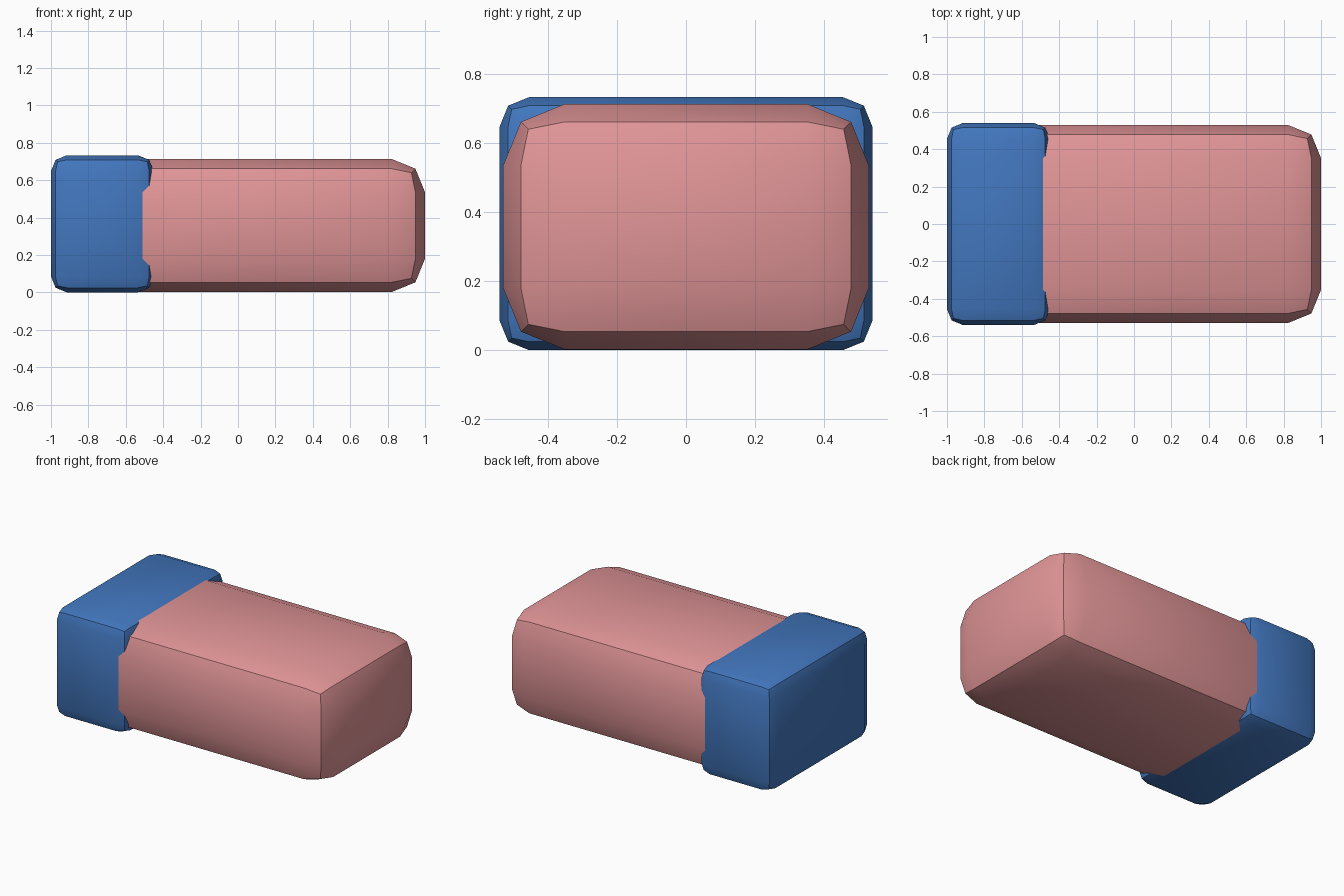
import bpy
import bmesh
from mathutils import Vector

cube = bpy.data.objects.get("Cube")
if cube:
    bpy.data.objects.remove(cube)


def make_material(name, colour):
    mat = bpy.data.materials.new(name)
    mat.use_nodes = True
    mat.diffuse_color = colour
    mat.node_tree.nodes["Principled BSDF"].inputs["Base Color"].default_value = colour
    return mat


def soft_block(name, low, high, roundness, mat):
    """Box with softly pulled-in edges and corners; the edges stay crisp."""
    low, high = Vector(low), Vector(high)
    centre, half = (low + high) / 2, (high - low) / 2
    # Pull-in for face, edge and corner vertices
    pull = {1: 0, 2: roundness * 0.29, 3: roundness * 0.41}

    bm = bmesh.new()
    bmesh.ops.create_cube(bm, size=2)
    bmesh.ops.subdivide_edges(bm, edges=bm.edges[:], cuts=3, use_grid_fill=True)
    for v in bm.verts:
        outer = sum(abs(c) > 0.9 for c in v.co)
        for axis, c in enumerate(v.co):
            sign = (c > 0.1) - (c < -0.1)
            inset = pull[outer] if abs(c) > 0.9 else roundness
            v.co[axis] = sign * (half[axis] - inset)
    bmesh.ops.recalc_face_normals(bm, faces=bm.faces[:])

    mesh = bpy.data.meshes.new(name)
    bm.to_mesh(mesh)
    bm.free()
    mesh.materials.append(mat)
    obj = bpy.data.objects.new(name, mesh)
    obj.location = centre
    bpy.context.collection.objects.link(obj)

    bpy.ops.object.select_all(action='DESELECT')
    obj.select_set(True)
    bpy.context.view_layer.objects.active = obj
    bpy.ops.object.shade_smooth_by_angle(angle=0.55)
    return obj


pink = make_material("soft_pink", (0.75, 0.30, 0.31, 1))
blue = make_material("blue", (0.055, 0.185, 0.52, 1))

# Long pink rubber body, running into the blue end
soft_block("rubber_body", (-0.8, -0.53, 0.002), (1, 0.53, 0.713), 0.178, pink)
# Slightly larger blue end cap
soft_block("blue_end", (-1, -0.54, 0), (-0.45, 0.54, 0.733), 0.085, blue)
